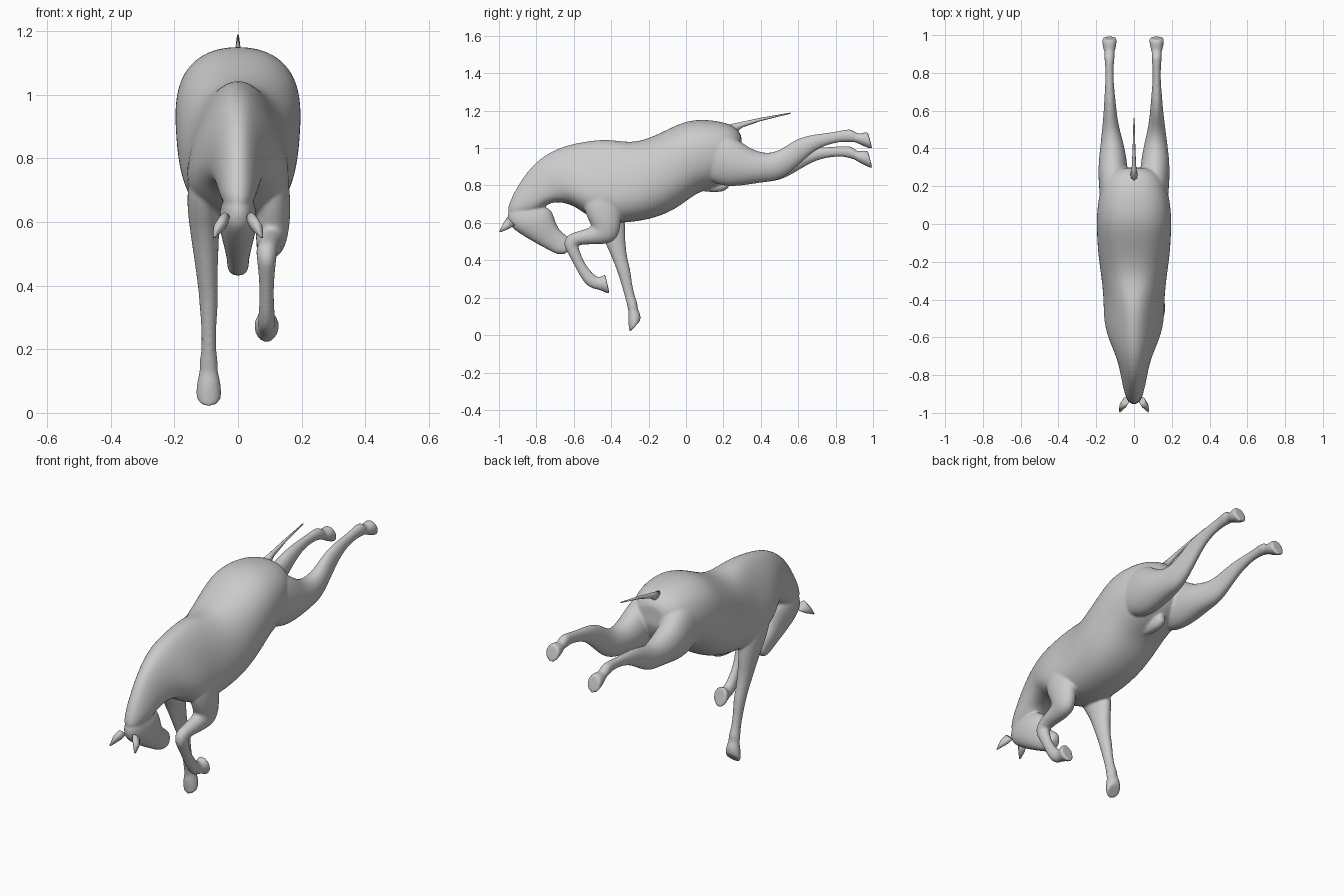
import bpy, bmesh, math
from mathutils import Vector


def loft(bm, rings, power=1.0, sides=14):
    """Rings: (y, z of upper/front edge, y, z of lower/back edge, half width, centre x, top pinch)."""
    loops = []

    def ring(r, s):
        a, b = Vector((r[5], r[0], r[1])), Vector((r[5], r[2], r[3]))
        mid, half = (a + b) / 2, (a - b) / 2
        verts = []
        for i in range(sides):
            t = 2 * math.pi * i / sides
            c, q = [math.copysign(abs(v) ** power, v) for v in (math.cos(t), math.sin(t))]
            w = r[4] * q * (1 - r[6] * c) * 1.03
            verts.append(bm.verts.new(mid + half * c * s * 1.03 + Vector((w * s, 0, 0))))
        loops.append(verts)

    ring(rings[0], 0.75)
    for r in rings:
        ring(r, 1.0)
    ring(rings[-1], 0.75)
    for p, n in zip(loops, loops[1:]):
        for i in range(sides):
            j = (i + 1) % sides
            bm.faces.new((p[i], p[j], n[j], n[i]))
    bm.faces.new(loops[0])
    bm.faces.new(loops[-1])


def centre(rows, x=None, pinch=0.0):
    """Fill in centre x and pinch for short ring rows."""
    return [(*r[:5], r[5] if x is None and len(r) > 5 else (x or 0), pinch) for r in rows]


def finish(name, bm):
    bmesh.ops.recalc_face_normals(bm, faces=bm.faces)
    me = bpy.data.meshes.new(name)
    bm.to_mesh(me)
    bm.free()
    for p in me.polygons:
        p.use_smooth = True
    ob = bpy.data.objects.new(name, me)
    bpy.context.collection.objects.link(ob)
    return ob


body = bmesh.new()

# torso and neck, rump to poll
torso = [
    (.295, 1.07, .30, .96, .07, 0, 0), (.26, 1.12, .27, .87, .14, 0, 0),
    (.15, 1.148, .18, .80, .182, 0, 0), (.02, 1.15, .06, .77, .195, 0, 0),
    (-.08, 1.105, -.02, .70, .193, 0, 0), (-.18, 1.055, -.14, .635, .187, 0, .05),
    (-.29, 1.02, -.27, .61, .168, 0, .15), (-.42, 1.047, -.38, .60, .148, 0, .35),
    (-.55, 1.03, -.51, .63, .145, 0, .4), (-.69, 1.0, -.58, .68, .12, 0, .4),
    (-.81, .92, -.62, .70, .088, 0, .35), (-.885, .82, -.68, .715, .072, 0, .3),
    (-.945, .71, -.735, .705, .062, 0, .2), (-.955, .65, -.76, .68, .05, 0, .1)]
loft(body, torso, .88, 20)

# head
loft(body, centre([
    (-.955, .66, -.78, .69, .045), (-.955, .60, -.73, .68, .056),
    (-.92, .565, -.71, .645, .06), (-.86, .525, -.70, .61, .054),
    (-.79, .485, -.68, .56, .042), (-.72, .447, -.63, .525, .034),
    (-.685, .43, -.605, .50, .035), (-.65, .432, -.615, .465, .026)]), .9)

# bent foreleg
loft(body, centre([
    (-.55, .86, -.38, .80, .045, .09), (-.56, .71, -.35, .71, .056, .11),
    (-.52, .61, -.345, .59, .055, .11), (-.50, .58, -.37, .50, .048, .105),
    (-.53, .57, -.45, .483, .042, .10), (-.59, .55, -.54, .487, .035, .095),
    (-.635, .538, -.58, .478, .033, .09), (-.66, .485, -.575, .475, .03, .09),
    (-.63, .435, -.57, .455, .026, .09), (-.59, .36, -.545, .385, .021, .09),
    (-.55, .285, -.495, .325, .026, .09), (-.51, .25, -.475, .312, .027, .09),
    (-.475, .245, -.46, .308, .026, .09), (-.45, .237, -.44, .322, .036, .09),
    (-.407, .216, -.432, .325, .041, .09)]))

# straight foreleg
loft(body, centre([
    (-.55, .84, -.36, .80, .045, -.09), (-.56, .70, -.33, .68, .056, -.11),
    (-.47, .58, -.325, .57, .046, -.105), (-.425, .48, -.325, .48, .037, -.10),
    (-.39, .40, -.31, .39, .03, -.095), (-.37, .35, -.297, .35, .03, -.092),
    (-.345, .27, -.29, .28, .023, -.092), (-.322, .19, -.272, .20, .022, -.092),
    (-.313, .15, -.258, .17, .03, -.092), (-.305, .12, -.26, .14, .027, -.092),
    (-.312, .095, -.243, .115, .036, -.092), (-.303, .012, -.243, .078, .042, -.092)]))

# hind legs: shared thigh, then a raised and a lower cannon with hoof
thigh = [(.10, 1.08, .08, .85, .06, .115), (.24, 1.08, .19, .79, .08, .108),
         (.33, 1.0, .31, .80, .077, .112), (.43, .965, .41, .818, .062, .115)]
raised = [(.51, .99, .50, .825, .046, .12), (.58, 1.045, .595, .90, .035, .12),
          (.66, 1.07, .68, .985, .029, .12), (.75, 1.08, .76, 1.02, .021, .12),
          (.84, 1.095, .84, 1.035, .022, .12), (.885, 1.105, .88, 1.03, .028, .12),
          (.915, 1.075, .905, 1.033, .024, .12), (.935, 1.08, .922, 1.022, .034, .12),
          (.972, 1.088, .998, .99, .041, .12)]
lower = [(.50, .96, .50, .825, .046, .123), (.58, .985, .585, .87, .035, .126),
         (.66, 1.0, .67, .925, .029, .128), (.75, 1.005, .76, .953, .021, .13),
         (.84, 1.01, .85, .955, .022, .13), (.885, 1.012, .88, .943, .028, .13),
         (.915, .98, .902, .94, .024, .13), (.935, .985, .92, .925, .034, .13),
         (.972, .988, .998, .887, .041, .13)]
for side, rows in ((1, raised), (-1, lower)):
    loft(body, centre([(*r[:5], side * r[5]) for r in thigh + rows]))

# sheath under the belly
loft(body, centre([(.07, .80, .08, .77, .02), (.13, .83, .14, .763, .03),
                   (.19, .83, .20, .765, .03), (.23, .83, .23, .79, .02)]))

# fuse the parts into one smooth skin
horse = finish("horse_body", body)
sub = horse.modifiers.new("Round", 'SUBSURF')
sub.levels = sub.render_levels = 2
fuse = horse.modifiers.new("Fuse", 'REMESH')
fuse.mode = 'VOXEL'
fuse.voxel_size = .007
fuse.use_smooth_shade = True
relax = horse.modifiers.new("Relax", 'SMOOTH')
relax.factor, relax.iterations = .5, 4

# ears
for side, name in ((1, "ear_right"), (-1, "ear_left")):
    bm = bmesh.new()
    loft(bm, [(-.955, .63, -.915, .59, .017, side * .042, 0),
              (-.975, .60, -.945, .57, .019, side * .058, 0),
              (-.998, .553, -.99, .55, .004, side * .075, 0)], sides=8)
    finish(name, bm)

# tail
bm = bmesh.new()
loft(bm, centre([(.23, 1.125, .25, 1.07, .022), (.29, 1.138, .30, 1.11, .012),
                 (.40, 1.162, .40, 1.145, .007), (.56, 1.19, .56, 1.184, .003)]), sides=8)
finish("tail", bm)
